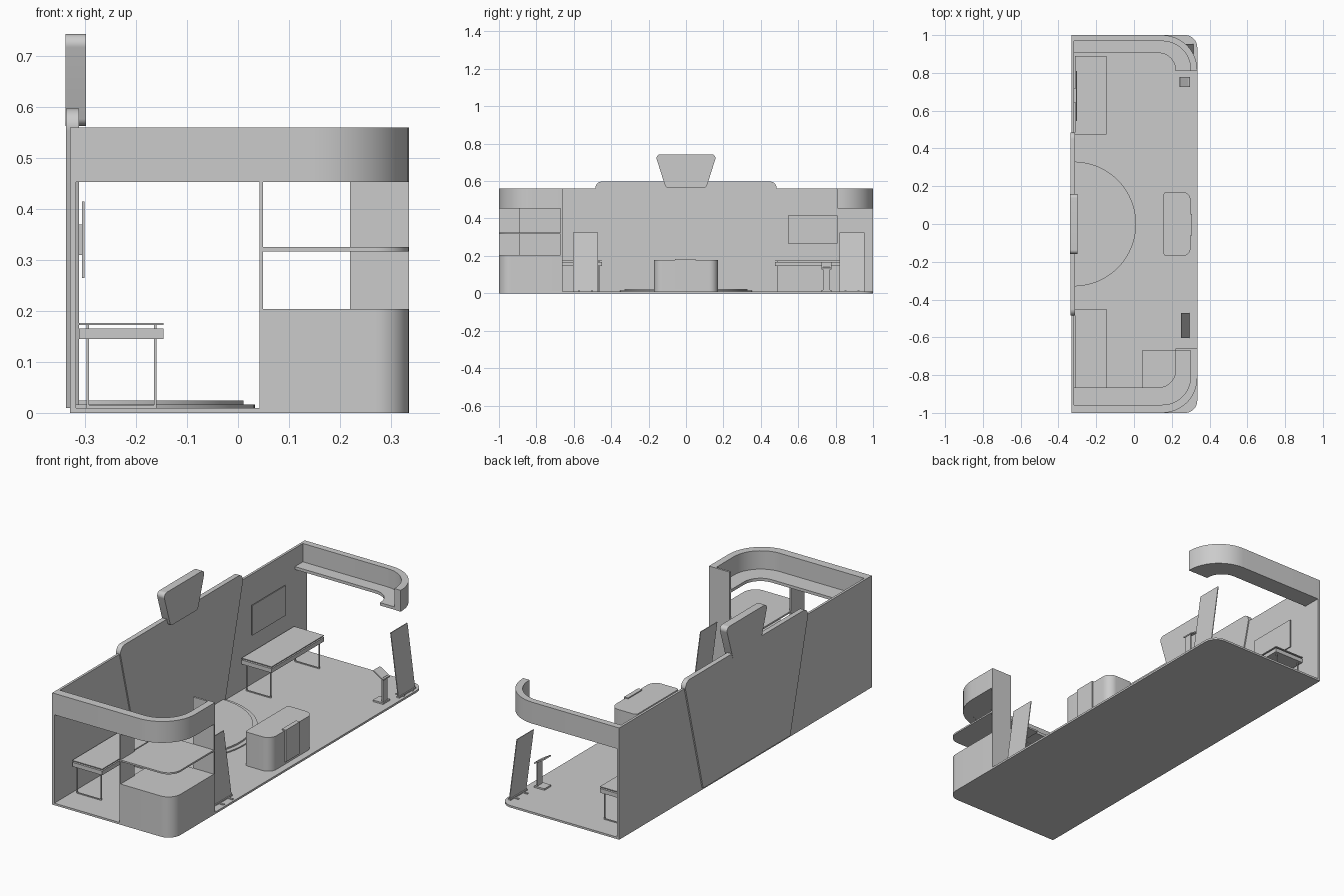
import bpy, bmesh, math
from mathutils import Vector

if "Cube" in bpy.data.objects:
    bpy.data.objects.remove(bpy.data.objects["Cube"])


def fillet(pts, steps=12):
    """Outline from (a, b) or (a, b, radius) corners."""
    out = []
    for i, p in enumerate(pts):
        c = Vector(p[:2])
        if len(p) < 3:
            out.append(c)
            continue
        u = (Vector(pts[i - 1][:2]) - c).normalized()
        v = (Vector(pts[(i + 1) % len(pts)][:2]) - c).normalized()
        half = u.angle(v) / 2
        t = p[2] / math.tan(half)
        centre = c + (u + v).normalized() * p[2] / math.sin(half)
        a, b = c + u * t - centre, c + v * t - centre
        ang = a.angle_signed(b)
        for k in range(steps + 1):
            th = -ang * k / steps
            out.append(centre + Vector((a.x * math.cos(th) - a.y * math.sin(th),
                                        a.x * math.sin(th) + a.y * math.cos(th))))
    return out


def prism(name, pts, lo, hi, axis='z'):
    """Extrude a filleted outline along an axis."""
    place = {'z': lambda p, h: (p[0], p[1], h),
             'x': lambda p, h: (h, p[0], p[1]),
             'y': lambda p, h: (p[0], h, p[1])}[axis]
    bm = bmesh.new()
    face = bm.faces.new([bm.verts.new(place(p, lo)) for p in fillet(pts)])
    ext = bmesh.ops.extrude_face_region(bm, geom=[face])
    move = Vector(place((0, 0), hi - lo))
    bmesh.ops.translate(bm, vec=move,
                        verts=[g for g in ext['geom'] if isinstance(g, bmesh.types.BMVert)])
    bmesh.ops.recalc_face_normals(bm, faces=bm.faces)
    me = bpy.data.meshes.new(name)
    bm.to_mesh(me)
    bm.free()
    ob = bpy.data.objects.new(name, me)
    bpy.context.collection.objects.link(ob)
    bpy.ops.object.select_all(action='DESELECT')
    ob.select_set(True)
    bpy.context.view_layer.objects.active = ob
    bpy.ops.object.shade_smooth_by_angle(angle=math.radians(30))
    return ob


def box(name, x0, x1, y0, y1, z0, z1):
    return prism(name, [(x0, y0), (x1, y0), (x1, y1), (x0, y1)], z0, z1)


# floor with rounded front corners, and the back wall
prism("floor", [(-.33, -1), (.335, -1, .065), (.335, 1, .065), (-.33, 1)], 0, .01)
box("back_wall", -.33, -.318, -1, 1, .008, .56)

# tapered centre panel and sign above it
prism("centre_panel", [(-.345, .01), (.345, .01), (.495, .597, .035), (-.495, .597, .035)],
      -.337, -.312, 'x')
prism("top_sign", [(-.108, .563, .02), (.108, .563, .02), (.165, .743, .02), (-.165, .743, .02)],
      -.338, -.298, 'x')

# two half-round stage steps
for name, r, z0, z1 in (("stage_lower", .352, .009, .016), ("stage_upper", .33, .015, .024)):
    arc = [(-.319 + r * math.cos(t), r * math.sin(t))
           for t in (math.pi * (k / 48 - .5) for k in range(49))]
    prism(name, arc, z0, z1)

# curved canopies: upright band plus inner bottom flange
for name, s, end, band, ledge in (("left", -1, .66, .957, .865), ("right", 1, .81, .968, .905)):
    prism(name + "_canopy_band",
          [(-.33, s), (.335, s, .185), (.335, s * end), (.3, s * end),
           (.3, s * band, .15), (-.33, s * band)], .453, .56)
    prism(name + "_canopy_ledge",
          [(-.33, s * .985), (.32, s * .985, .17), (.32, s * end), (.22, s * end),
           (.22, s * ledge, .09), (-.33, s * ledge)], .4535, .468)

# corner cabinet, shelf and two uprights carrying the left canopy
corner = [(.042, -1), (.335, -1, .065), (.335, -.67), (.042, -.67)]
prism("corner_cabinet", corner, .001, .204)
prism("corner_shelf", corner, .317, .325)
box("rear_upright", .042, .049, -.999, -.89, .2, .455)
box("front_upright", .22, .335, -.67, -.66, .005, .56)

# reception counter with raised front plate
prism("reception_counter", [(.157, -.17, .015), (.3, -.17, .045), (.3, .17, .045), (.157, .17, .015)],
      .009, .179)
box("counter_front_plate", .285, .307, -.06, .052, .024, .184)

# tables: apron box, raised top and loop legs
for name, y0, y1 in (("left_table", -.867, -.45), ("right_table", .475, .89)):
    box(name + "_apron", -.312, -.146, y0, y1, .145, .166)
    box(name + "_top", -.312, -.146, y0, y1, .172, .176)
    for i, y in enumerate((y0 + .013, y1 - .018)):
        for j, x in enumerate((-.297, -.165)):
            box(f"{name}_leg_{i}{j}", x, x + .005, y, y + .005, .01, .146)
            box(f"{name}_spacer_{i}{j}", x, x + .005, y, y + .005, .165, .173)
        box(f"{name}_foot_bar_{i}", -.297, -.16, y, y + .005, .01, .015)

# wall screen with its bracket
box("wall_screen", -.306, -.301, .545, .81, .265, .415)
box("screen_bracket", -.319, -.305, .64, .72, .31, .37)

# leaning display boards with feet
for name, x, y in (("left_board", .29, -.603), ("right_board", .31, .822)):
    prism(name, [(x, .014), (x + .004, .014), (x - .038, .325), (x - .042, .325)],
          y, y + .132, 'y')
    box(name + "_base", x - .006, x + .009, y, y + .132, .01, .016)
    for i, fy in enumerate((y + .025, y + .095)):
        box(f"{name}_foot_{i}", x - .03, min(x + .035, .325), fy, fy + .01, .01, .014)

# small lectern: base, post and sloped head
box("lectern_base", .24, .297, .725, .778, .01, .018)
box("lectern_post", .283, .291, .733, .77, .015, .14)
prism("lectern_head", [(.297, .128), (.297, .135), (.243, .168), (.24, .162)], .725, .778, 'y')
